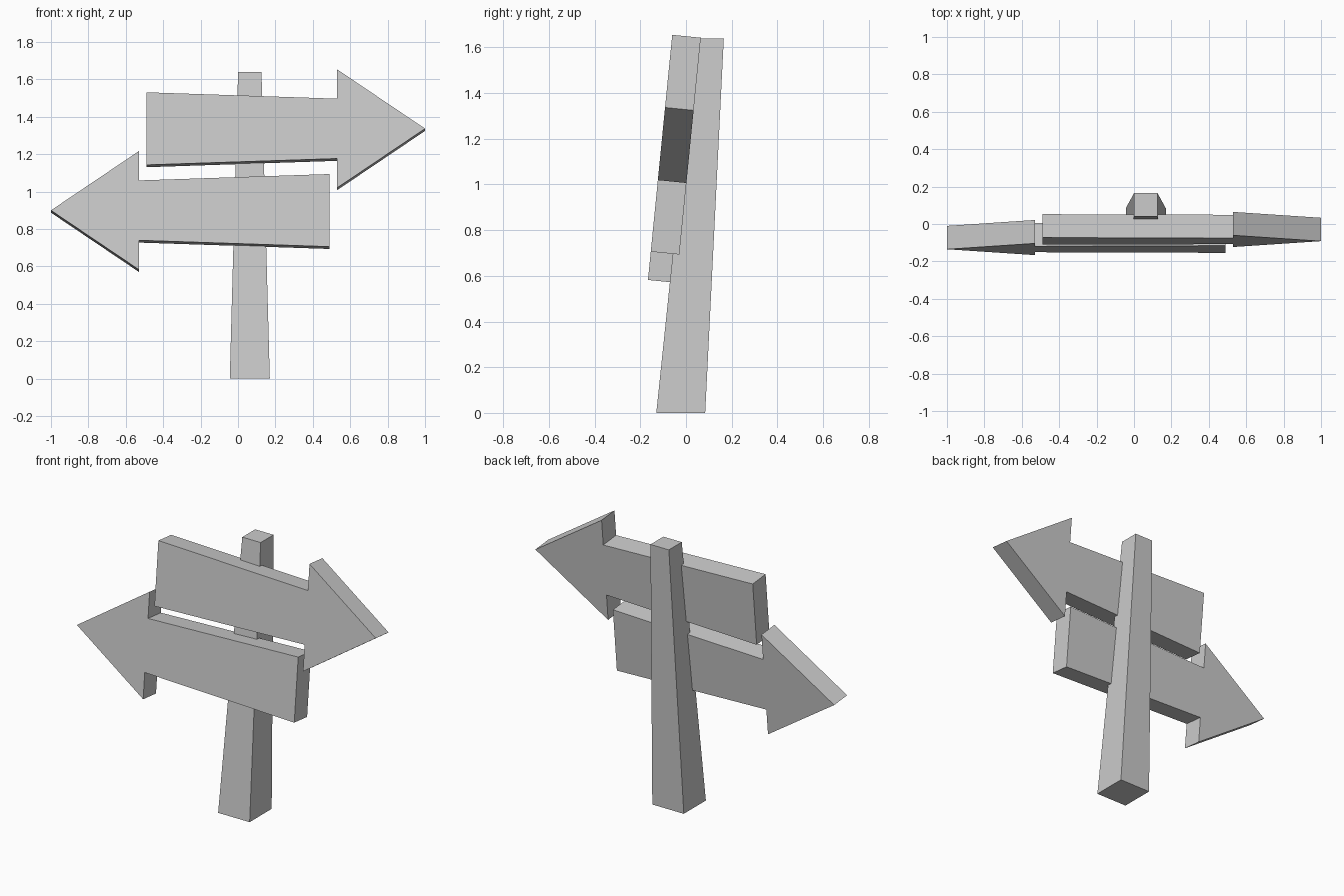
import bpy
import bmesh
from mathutils import Vector

cube = bpy.data.objects.get("Cube")
if cube:
    bpy.data.objects.remove(cube, do_unlink=True)

# One plain grey for the whole signpost
GREY = (0.6, 0.6, 0.6, 1)
grey = bpy.data.materials.new("plain_grey")
grey.use_nodes = True
grey.diffuse_color = GREY
grey.node_tree.nodes["Principled BSDF"].inputs["Base Color"].default_value = GREY


def prism(name, start, end):
    """Solid between two matching outlines."""
    bm = bmesh.new()
    a = [bm.verts.new(p) for p in start]
    b = [bm.verts.new(p) for p in end]
    bm.faces.new(a)
    bm.faces.new(b)
    for i in range(len(a)):
        j = (i + 1) % len(a)
        bm.faces.new((a[i], a[j], b[j], b[i]))
    bmesh.ops.recalc_face_normals(bm, faces=bm.faces)
    mesh = bpy.data.meshes.new(name)
    bm.to_mesh(mesh)
    bm.free()
    mesh.materials.append(grey)
    obj = bpy.data.objects.new(name, mesh)
    bpy.context.collection.objects.link(obj)
    return obj


def square(x, y, z, half):
    return [Vector((x + half * sx, y + half * sy, z))
            for sx, sy in ((-1, -1), (1, -1), (1, 1), (-1, 1))]


# Tapered post, leaning backwards
prism("post", square(0.063, -0.023, 0, 0.107), square(0.063, 0.103, 1.64, 0.0625))

# Arrow boards, both lying on the same backward-leaning plane
LEAN = 0.099
THICKNESS = Vector((0, 0.125, -0.0124))


def arrow_board(name, side, height):
    # Upper half of the outline from tail to tip, then mirrored below
    upper = [(-0.49, 0.194), (0.528, 0.16), (0.528, 0.318)]
    outline = upper + [(1.0, 0)] + [(x, -h) for x, h in reversed(upper)]
    front = [Vector((side * x, -0.135 + LEAN * (height + h - 0.9), height + h))
             for x, h in outline]
    prism(name, front, [p + THICKNESS for p in front])


arrow_board("upper_arrow_board", 1, 1.337)
arrow_board("lower_arrow_board", -1, 0.9)
